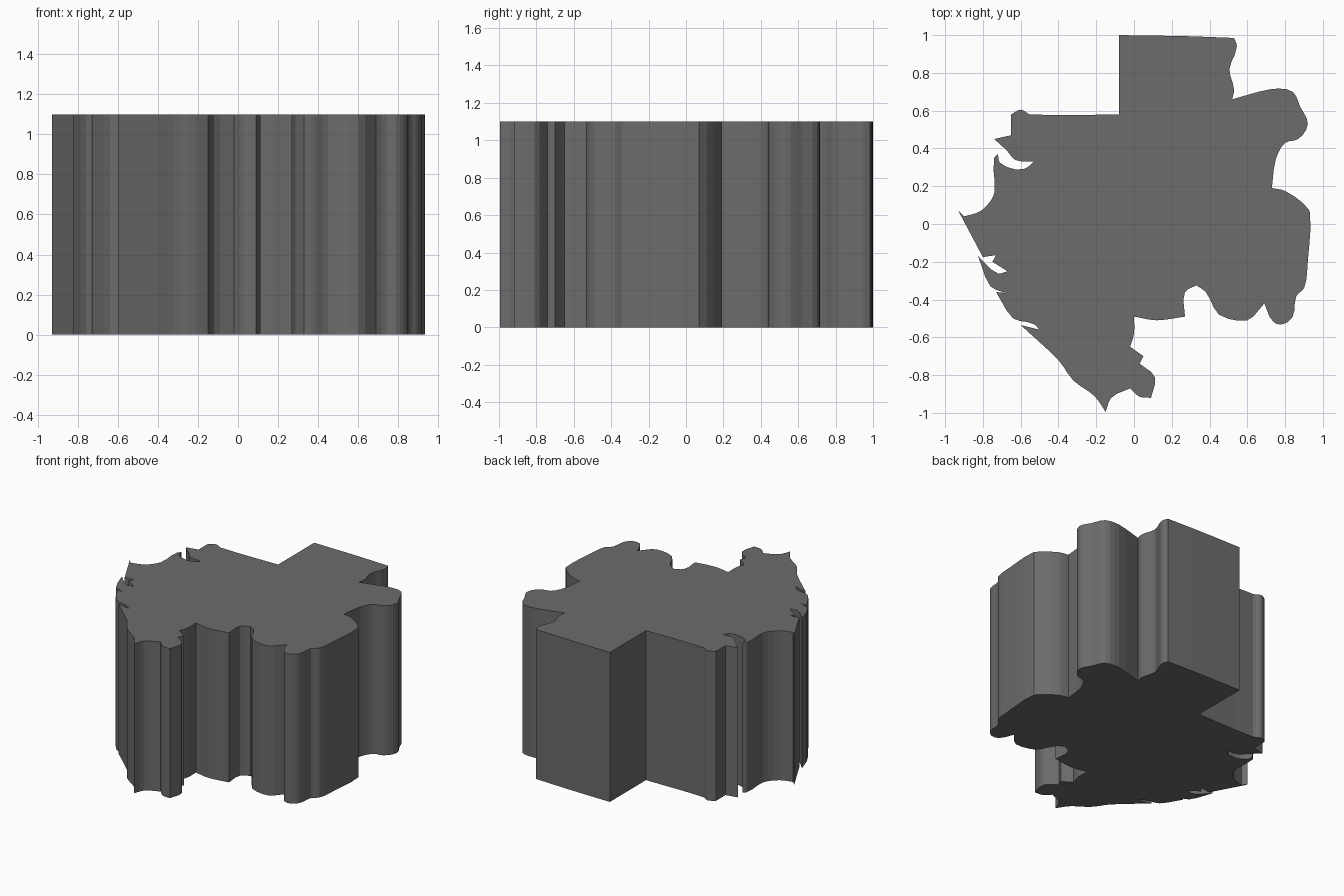
import bpy, bmesh, math
from mathutils import Vector

if "Cube" in bpy.data.objects:
    bpy.data.objects.remove(bpy.data.objects["Cube"])

HEIGHT = 1.1


def prism(name, pts, height):
    """Closed solid standing on z = 0 with the given plan outline."""
    bm = bmesh.new()
    low = [bm.verts.new((p[0], p[1], 0)) for p in pts]
    high = [bm.verts.new((p[0], p[1], height)) for p in pts]
    bm.faces.new(low)
    bm.faces.new(high[::-1])
    n = len(pts)
    for i in range(n):
        j = (i + 1) % n
        bm.faces.new((low[j], low[i], high[i], high[j]))
    bm.normal_update()
    bmesh.ops.recalc_face_normals(bm, faces=bm.faces[:])
    mesh = bpy.data.meshes.new(name)
    bm.to_mesh(mesh)
    bm.free()
    obj = bpy.data.objects.new(name, mesh)
    bpy.context.scene.collection.objects.link(obj)
    return obj


def soften(pts, corner=math.radians(62), steps=3):
    """Curve the outline through gentle bends and leave sharp corners alone."""
    pts = [Vector(p) for p in pts]
    n = len(pts)
    out = []

    def tangent(i, chord):
        a, b = pts[i] - pts[i - 1], pts[(i + 1) % n] - pts[i]
        if a.angle(b) > corner:
            return chord
        bend = (a.normalized() + b.normalized()).normalized() - chord.normalized()
        return chord + bend * min(chord.length, .12)

    for i in range(n):
        j = (i + 1) % n
        p, q = pts[i], pts[j]
        t0, t1 = tangent(i, q - p), tangent(j, q - p)
        for s in range(steps):
            t = s / steps
            out.append(p * (2*t**3 - 3*t**2 + 1) + t0 * (t**3 - 2*t**2 + t)
                       + q * (3*t**2 - 2*t**3) + t1 * (t**3 - t**2))
    return out


# Plan outline, clockwise from the top left corner, inlets included
outline = [
    (-.08, 1), (.26, .995), (.53, .985), (.545, .94), (.505, .82), (.53, .71), (.52, .66),
    (.73, .715), (.84, .70), (.88, .62), (.92, .53), (.87, .45), (.80, .43), (.75, .34),
    (.73, .19), (.80, .175), (.93, .07), (.92, -.2), (.90, -.34),
    (.86, -.38), (.84, -.49), (.79, -.53), (.74, -.52), (.69, -.42), (.60, -.51), (.45, -.48),
    (.38, -.36), (.33, -.325), (.27, -.36), (.27, -.49), (.12, -.51), (0, -.49), (0, -.58),
    (-.02, -.65), (.05, -.70), (.03, -.74), (.11, -.81), (.09, -.92), (.03, -.915),
    (-.02, -.87), (-.12, -.92), (-.15, -.995), (-.21, -.91), (-.32, -.83), (-.40, -.72),
    (-.60, -.535), (-.50, -.56), (-.53, -.53), (-.64, -.50), (-.73, -.36), (-.68, -.365),
    (-.76, -.33), (-.825, -.17), (-.72, -.262), (-.67, -.25), (-.75, -.20), (-.73, -.165),
    (-.80, -.175), (-.93, .07), (-.90, .04), (-.81, .07), (-.74, .16), (-.74, .35),
    (-.72, .37), (-.71, .325), (-.585, .29), (-.53, .33), (-.63, .34), (-.67, .385),
    (-.74, .45), (-.65, .47), (-.65, .58), (-.60, .605), (-.55, .58), (-.08, .58)]
block = prism("map_block", soften(outline), HEIGHT)

# Dark grey finish
dark = bpy.data.materials.new("dark_grey")
dark.diffuse_color = (.15, .15, .15, 1)
dark.use_nodes = True
dark.node_tree.nodes["Principled BSDF"].inputs["Base Color"].default_value = dark.diffuse_color
block.data.materials.append(dark)
